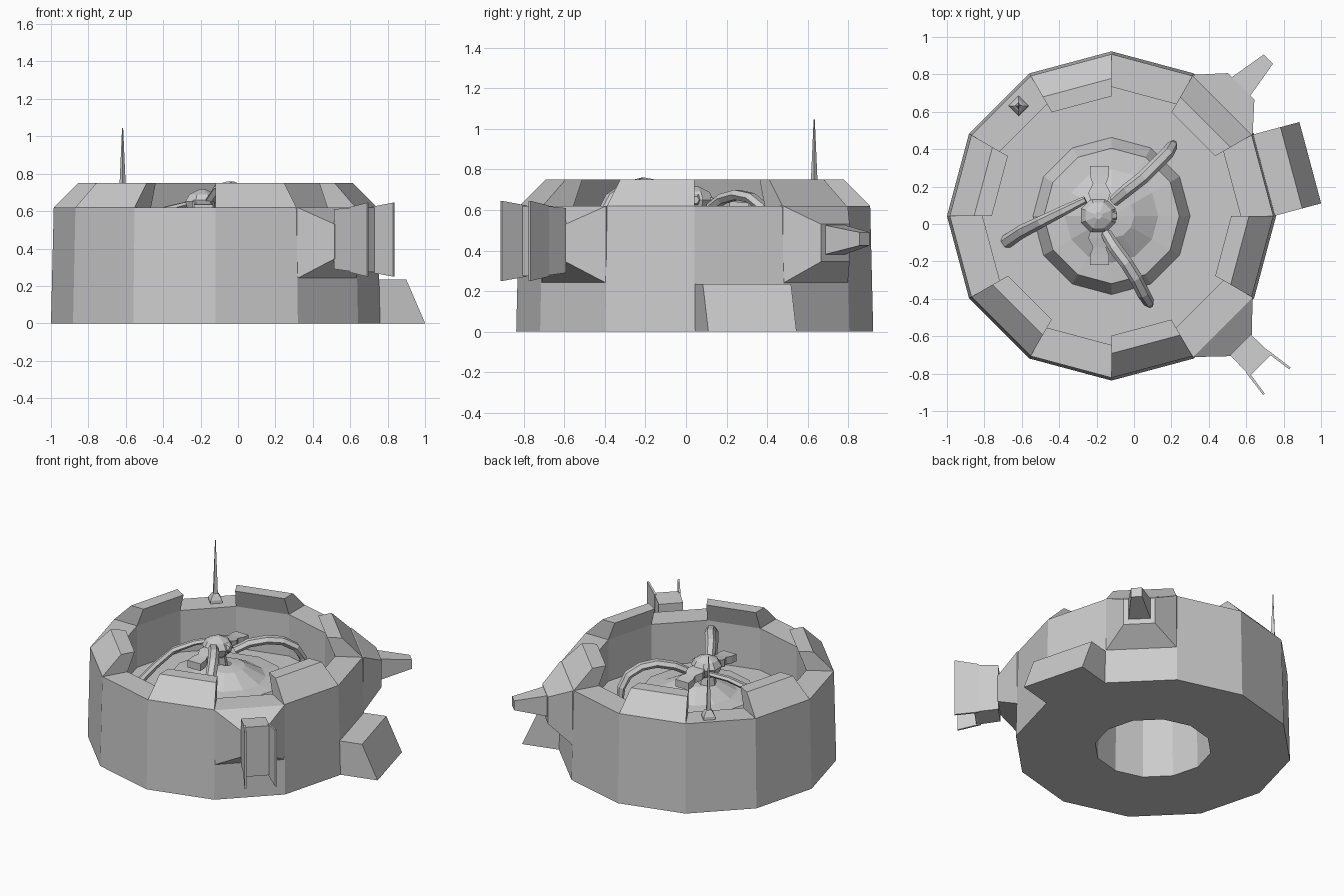
import bpy, bmesh
from math import sin, cos, radians, pi
from mathutils import Vector

if "Cube" in bpy.data.objects:
    bpy.data.objects.remove(bpy.data.objects["Cube"])

C = Vector((-0.12, 0.043, 0))   # centre of the drum


def finish(name, bm):
    bmesh.ops.recalc_face_normals(bm, faces=bm.faces)
    me = bpy.data.meshes.new(name)
    bm.to_mesh(me)
    bm.free()
    ob = bpy.data.objects.new(name, me)
    bpy.context.collection.objects.link(ob)
    return ob


def loft(name, rings, caps=True, loop=False):
    """Skin a list of equal-sized closed rings."""
    bm = bmesh.new()
    vs = [[bm.verts.new(p) for p in ring] for ring in rings]
    n = len(vs[0])
    pairs = list(zip(vs, vs[1:])) + ([(vs[-1], vs[0])] if loop else [])
    for a, b in pairs:
        for i in range(n):
            j = (i + 1) % n
            bm.faces.new((a[i], a[j], b[j], b[i]))
    if caps and not loop:
        bm.faces.new(vs[0])
        bm.faces.new(vs[-1])
    return finish(name, bm)


def polar(deg, r, side, z):
    """Point at distance r along a direction from the drum centre, shifted sideways."""
    a = radians(deg)
    return C + Vector((r * cos(a) - side * sin(a), r * sin(a) + side * cos(a), z))


def ngon(center, r, z, n, turn=0.0):
    return [Vector((center[0] + r * cos(2 * pi * i / n + turn),
                    center[1] + r * sin(2 * pi * i / n + turn), z)) for i in range(n)]


def radial(name, deg, sections):
    """Tapered box running outwards; each section is (r, side0, side1, z0, z1)."""
    return loft(name, [[polar(deg, r, a, z0), polar(deg, r, b, z0),
                        polar(deg, r, b, z1), polar(deg, r, a, z1)]
                       for r, a, b, z0, z1 in sections])


# Twelve-sided drum: outer wall, rim, deep well, raised collar around the bottom hole
drum = [(.37, 0), (.88, 0), (.865, .62), (.69, .62), (.69, .33), (.42, .33), (.36, .45)]
loft("drum_body", [ngon(C, r, z, 12) for r, z in drum], loop=True)

# Raised blocks on every second segment of the rim
block = [(.865, .62), (.735, .75), (.64, .75), (.69, .62)]
for k in range(6):
    a = 30 + 60 * k
    loft("rim_block", [[polar(t, r, 0, z) for r, z in block] for t in (a, a + 30)])

# Faceted dome in the well
loft("well_dome", [ngon(C, r, z, 12) for r, z in
                   [(.362, .45), (.25, .46), (.12, .53), (.03, .54)]], caps=False)
loft("dome_post", [ngon((-.19, .045), r, z, 8) for r, z in [(.07, .49), (.05, .6)]])

# Sloped block at the right side
loft("side_ramp", [[polar(15, r, s, z) for r, s in
                    ((.8, -.225), (ro, -.225), (ro, .225), (.8, .225))]
                   for z, ro in ((0, 1.10), (.235, .995))])

# Tapered mounts on the two right corners
for deg, hw in ((-45, .08), (45, .10)):
    radial("corner_mount", deg, [(.80, -.225, .225, .24, .62),
                                 (.842, -.225, .225, .24, .62),
                                 (.98, -hw, hw, .345, .53)])

# Tapered barrel, back right
radial("barrel", 45, [(.95, -.075, .075, .375, .53), (1.185, -.035, .035, .425, .49)])

# Box head with two flared plates, front right
radial("box_head", -45, [(.975, -.078, .078, .29, .61), (1.128, -.082, .082, .275, .62)])
for s in (-1, 1):
    radial("flared_plate", -45, [(1.10, s * .07, s * .084, .272, .622),
                                 (1.25, s * .092, s * .104, .25, .645)])

# Antenna on the back left rim
A = (-.617, .632)
loft("antenna_base", [ngon(A, r, z, 4) for r, z in
                      [(.055, .615), (.052, .64), (.03, .67), (.014, .68)]])
loft("antenna_spike", [ngon(A, r, z, 4) for r, z in [(.02, .66), (.003, 1.045)]])

# Hub: faceted ball with a short nose
H = (-.19, .045)
loft("hub", [ngon(H, r, z, 8, pi / 8) for r, z in
             [(.04, .57), (.085, .61), (.10, .65), (.075, .69), (.02, .715)]])
loft("hub_nose", [[Vector((x, H[1] + r * cos(pi * i / 3), .65 + r * sin(pi * i / 3)))
                   for i in range(6)] for x, r in ((-.16, .06), (-.09, .02))])

# Pair of notched fins along y
for s in (-1, 1):
    loft("hub_fin", [[Vector((-.185 + a * w, H[1] + s * y, z + b * .025))
                      for a, b in ((-1, -1), (1, -1), (1, 1), (-1, 1))]
                     for y, w, z in ((.05, .035, .64), (.12, .06, .63),
                                     (.17, .035, .62), (.21, .05, .615), (.265, .05, .61))])


def arm(name, path):
    """Hexagonal bar along points (x, y, z, half width, half height)."""
    pts = [Vector(p[:3]) for p in path]
    rings = []
    for i, p in enumerate(path):
        t = (pts[min(i + 1, len(pts) - 1)] - pts[max(i - 1, 0)]).normalized()
        side = t.cross(Vector((0, 0, 1))).normalized()
        up = side.cross(t)
        rings.append([pts[i] + side * p[3] * cos(pi * k / 3) + up * p[4] * sin(pi * k / 3)
                      for k in range(6)])
    loft(name, rings)


# Three arched arms reaching out from the hub
arm("arm_back_right", [(-.11, .12, .61, .03, .025), (-.04, .18, .655, .035, .028),
                       (.05, .25, .675, .035, .028), (.12, .32, .66, .035, .028),
                       (.18, .38, .61, .035, .028), (.205, .42, .53, .03, .025),
                       (.21, .43, .42, .02, .02)])
arm("arm_front_right", [(-.15, -.05, .65, .03, .025), (-.10, -.13, .72, .035, .028),
                        (-.04, -.21, .735, .035, .028), (.01, -.29, .715, .035, .028),
                        (.05, -.37, .66, .035, .028), (.08, -.42, .57, .03, .025),
                        (.085, -.43, .45, .02, .02)])
arm("arm_left", [(-.26, .13, .64, .02, .015), (-.38, .07, .61, .027, .018),
                 (-.50, .01, .55, .032, .02), (-.60, -.04, .44, .036, .022),
                 (-.69, -.10, .32, .036, .022)])
